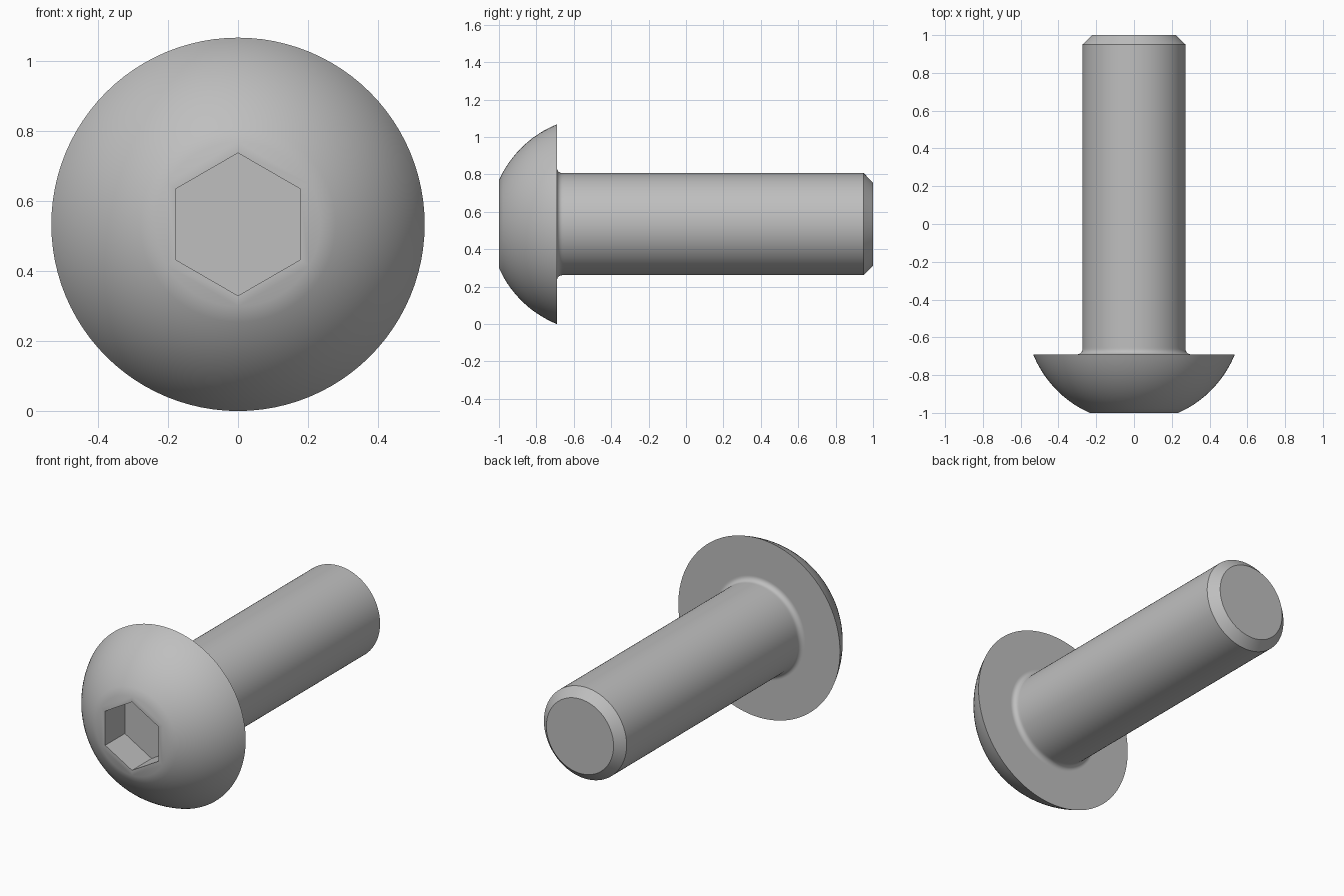
import bpy
import bmesh
from math import sin, cos, pi, radians, sqrt

old = bpy.data.objects.get("Cube")
if old:
    bpy.data.objects.remove(old, do_unlink=True)

SEGMENTS = 96          # multiple of six, so the hex corners line up
AXIS_Z = 0.534         # height of the bolt axis
FRONT, UNDERSIDE, TIP = -1.0, -0.69, 1.0
FLAT_R, HEAD_R, SHANK_R, TIP_R = 0.235, 0.534, 0.273, 0.222
CHAMFER_Y = 0.95
FILLET = 0.028
HEX_R, HEX_DEPTH = 0.204, 0.185

steel = bpy.data.materials.new("steel grey")
steel.use_nodes = True
colour = (0.52, 0.52, 0.52, 1.0)
steel.diffuse_color = colour
steel.node_tree.nodes["Principled BSDF"].inputs["Base Color"].default_value = colour


def ring(bm, radius, y, count):
    """Circle of vertices around the bolt axis, starting at the top."""
    return [bm.verts.new((radius * sin(2 * pi * i / count), y,
                          AXIS_Z + radius * cos(2 * pi * i / count)))
            for i in range(count)]


def skin(bm, a, b):
    """Quads between two rings of equal size."""
    n = len(a)
    for i in range(n):
        j = (i + 1) % n
        bm.faces.new((a[i], a[j], b[j], b[i]))


# Domed head: spherical arc from the front flat to the rim
height = UNDERSIDE - FRONT
a = (HEAD_R ** 2 - FLAT_R ** 2 + height ** 2) / (2 * height)
sphere_r = sqrt(FLAT_R ** 2 + a ** 2)
profile = []
STEPS = 14
for i in range(STEPS + 1):
    y = FRONT + height * i / STEPS
    profile.append((sqrt(sphere_r ** 2 - (FRONT + a - y) ** 2), y))

# Underside, with a narrow support ring before the fillet
profile.append((SHANK_R + FILLET + 0.004, UNDERSIDE))

# Fillet between head and shank
for i in range(7):
    t = pi / 2 * i / 6
    profile.append((SHANK_R + FILLET * (1 - sin(t)),
                    UNDERSIDE + FILLET * (1 - cos(t))))

# Shank and chamfered tip
profile += [(SHANK_R, UNDERSIDE + FILLET + 0.01),
            (SHANK_R, CHAMFER_Y), (TIP_R, TIP)]

bm = bmesh.new()
rings = [ring(bm, r, y, SEGMENTS) for r, y in profile]
for near, far in zip(rings, rings[1:]):
    skin(bm, near, far)
bm.faces.new(rings[-1])

# Hexagonal socket and the flat around it
mouth = ring(bm, HEX_R, FRONT, 6)
floor = ring(bm, HEX_R, FRONT + HEX_DEPTH, 6)
skin(bm, mouth, floor)
bm.faces.new(floor)
step = SEGMENTS // 6
for k in range(6):
    arc = [rings[0][(k * step + i) % SEGMENTS] for i in range(step + 1)]
    bm.faces.new([mouth[(k + 1) % 6], mouth[k]] + arc)

bmesh.ops.recalc_face_normals(bm, faces=bm.faces)
mesh = bpy.data.meshes.new("button_head_bolt")
bm.to_mesh(mesh)
bm.free()
mesh.materials.append(steel)

bolt = bpy.data.objects.new("button_head_bolt", mesh)
bpy.context.collection.objects.link(bolt)
bpy.ops.object.select_all(action="DESELECT")
bolt.select_set(True)
bpy.context.view_layer.objects.active = bolt
bpy.ops.object.shade_smooth_by_angle(angle=radians(30))
